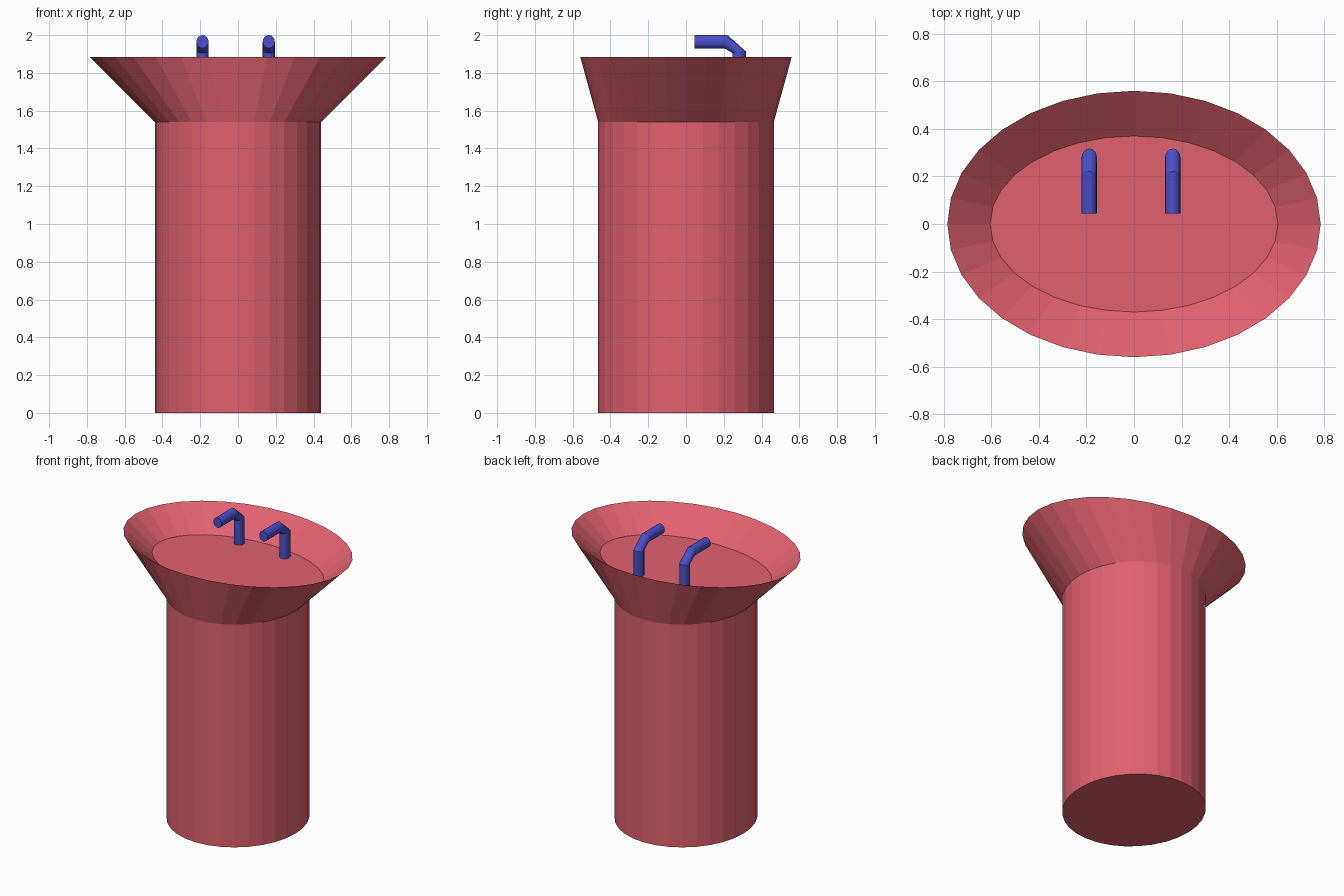
import bpy, bmesh
from math import sin, cos, tau

if "Cube" in bpy.data.objects:
    bpy.data.objects.remove(bpy.data.objects["Cube"])


def material(name, color):
    mat = bpy.data.materials.new(name)
    mat.diffuse_color = color
    mat.use_nodes = True
    mat.node_tree.nodes["Principled BSDF"].inputs["Base Color"].default_value = mat.diffuse_color
    return mat


def loft(name, rings, mat):
    """Skin a row of equal-length point rings and cap both ends."""
    bm = bmesh.new()
    loops = [[bm.verts.new(p) for p in ring] for ring in rings]
    n = len(loops[0])
    for a, b in zip(loops, loops[1:]):
        for i in range(n):
            j = (i + 1) % n
            bm.faces.new((a[i], a[j], b[j], b[i]))
    bm.faces.new(loops[0][::-1])
    bm.faces.new(loops[-1])
    bmesh.ops.recalc_face_normals(bm, faces=bm.faces)
    mesh = bpy.data.meshes.new(name)
    bm.to_mesh(mesh)
    bm.free()
    obj = bpy.data.objects.new(name, mesh)
    bpy.context.collection.objects.link(obj)
    mesh.materials.append(mat)
    return obj


def ellipse(rx, ry, z, sides=32):
    return [(rx * cos(tau * i / sides), ry * sin(tau * i / sides), z)
            for i in range(sides)]


def pipe_ring(x, y, z, dy, dz, rx=0.032, sides=16):
    """Ring spanned by the x axis and the half-width vector (dy, dz)."""
    angles = [tau * i / sides for i in range(sides)]
    return [(x + rx * cos(a), y + dy * sin(a), z + dz * sin(a)) for a in angles]


red = material("basin_red", (0.75, 0.12, 0.16, 1))
blue = material("tap_blue", (0.07, 0.08, 0.6, 1))

# Pedestal flaring into the bowl, over the sharp rim and down to the basin floor
loft("pedestal_basin", [
    ellipse(0.44, 0.465, 0),
    ellipse(0.44, 0.465, 1.54),
    ellipse(0.785, 0.56, 1.885),
    ellipse(0.605, 0.37, 1.735),
], red)

# Bent taps: upright, sloped elbow, level spout
tap_path = [
    (0.281, 1.72, 0.036, 0.0),
    (0.281, 1.91, 0.036, 0.004),
    (0.212, 1.965, 0.008, 0.035),
    (0.045, 1.965, 0.0, 0.035),
]
for name, x in (("left_tap", -0.188), ("right_tap", 0.163)):
    loft(name, [pipe_ring(x, *p) for p in tap_path], blue)
